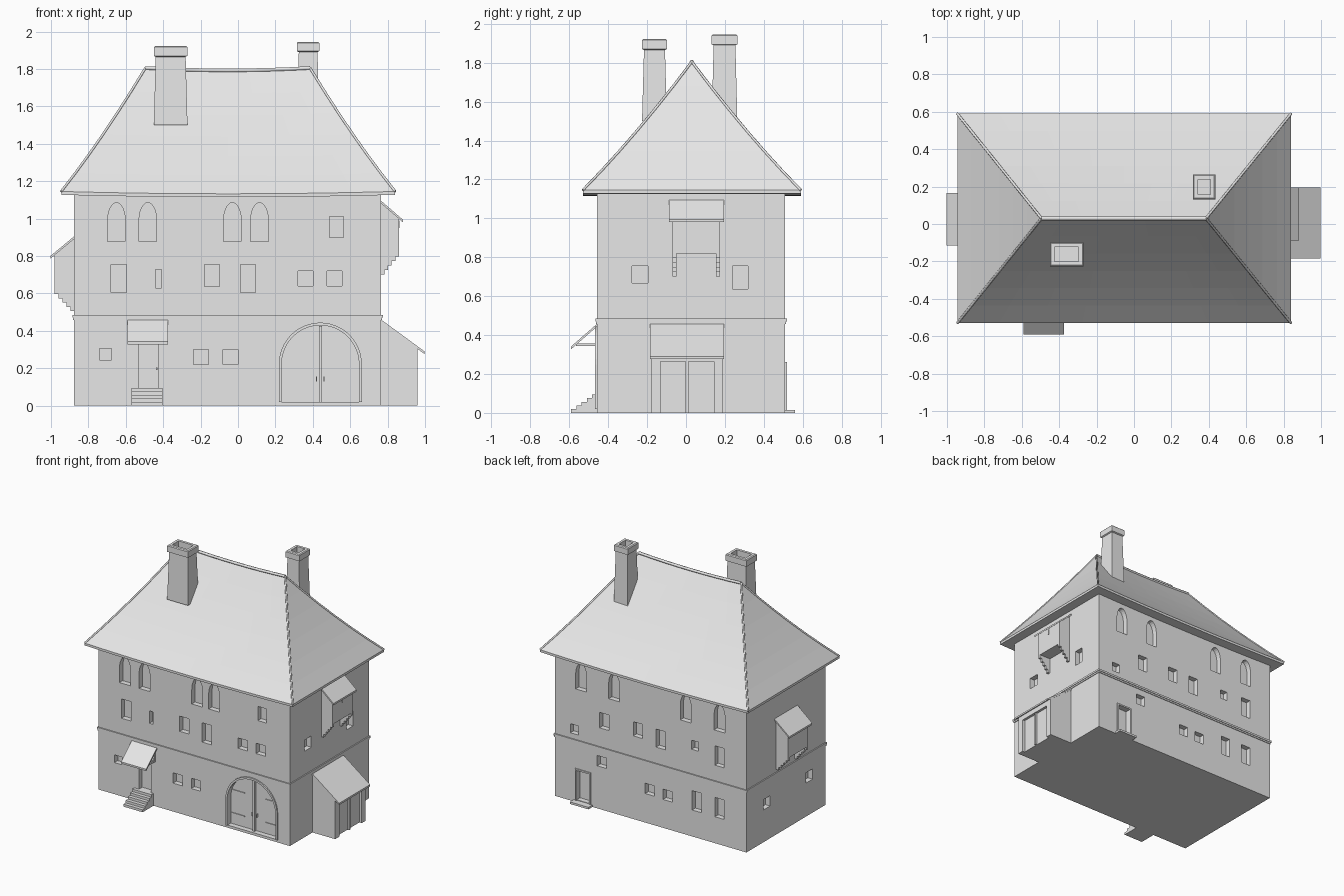
import bpy, bmesh
from math import sin, cos, pi
from mathutils import Vector

if "Cube" in bpy.data.objects:
    bpy.data.objects.remove(bpy.data.objects["Cube"])

STONE = bpy.data.materials.new("light_grey")
STONE.use_nodes = True
GREY = (0.8, 0.8, 0.8, 1)
STONE.diffuse_color = GREY
STONE.node_tree.nodes["Principled BSDF"].inputs["Base Color"].default_value = GREY

# Main wall planes
LEFT, RIGHT, FRONT, BACK = -0.876, 0.765, -0.457, 0.51


def finish(name, bm):
    bmesh.ops.remove_doubles(bm, verts=bm.verts, dist=1e-5)
    bmesh.ops.recalc_face_normals(bm, faces=bm.faces)
    mesh = bpy.data.meshes.new(name)
    bm.to_mesh(mesh)
    bm.free()
    mesh.materials.append(STONE)
    obj = bpy.data.objects.new(name, mesh)
    bpy.context.collection.objects.link(obj)
    return obj


def loft(bm, rings, cap_end=True):
    loops = [[bm.verts.new(p) for p in ring] for ring in rings]
    n = len(loops[0])
    for a, b in zip(loops, loops[1:]):
        for i in range(n):
            bm.faces.new((a[i], a[(i + 1) % n], b[(i + 1) % n], b[i]))
    bm.faces.new(loops[0])
    if cap_end:
        bm.faces.new(loops[-1])


def add_prism(bm, axis, pts, a, b):
    # Profile is (x, z) when extruded along y, or (y, z) along x
    def place(p, d):
        return (p[0], d, p[1]) if axis == "y" else (d, p[0], p[1])
    loft(bm, [[place(p, d) for p in pts] for d in (a, b)])


def prism(name, axis, pts, a, b):
    bm = bmesh.new()
    add_prism(bm, axis, pts, a, b)
    return finish(name, bm)


def rect(u0, u1, z0, z1):
    return [(u0, z0), (u1, z0), (u1, z1), (u0, z1)]


def box(name, x0, x1, y0, y1, z0, z1):
    return prism(name, "y", rect(x0, x1, z0, z1), y0, y1)


def arch(c, half, z0, spring, rise, n=12):
    top = [(c + half * cos(pi * i / n), spring + rise * sin(pi * i / n)) for i in range(n + 1)]
    return [(c - half, z0), (c + half, z0)] + top


def centred(c, z, w, h):
    return rect(c - w / 2, c + w / 2, z - h / 2, z + h / 2)


# Walls with recessed openings
walls = box("walls", LEFT, RIGHT, FRONT, BACK, 0, 1.14)
lancets = lambda xs: [arch(x, 0.047, 0.877, 0.99, 0.095) for x in xs]
front_openings = lancets([-0.65, -0.482, -0.03, 0.115]) + [
    rect(0.49, 0.565, 0.9, 1.01), rect(-0.68, -0.597, 0.605, 0.755),
    rect(-0.44, -0.41, 0.63, 0.727), rect(-0.18, -0.1, 0.637, 0.755),
    rect(0.013, 0.093, 0.605, 0.755), rect(0.32, 0.4, 0.64, 0.72),
    rect(0.475, 0.555, 0.64, 0.72), rect(-0.74, -0.677, 0.245, 0.305),
    rect(-0.237, -0.157, 0.22, 0.3), rect(-0.08, 0, 0.22, 0.3),
    rect(-0.53, -0.425, 0.095, 0.33), arch(0.44, 0.21, 0.02, 0.22, 0.212, 24)]
back_openings = lancets([0.543, 0.26, -0.355, -0.645]) + [
    centred(0.6, 0.56, 0.07, 0.07), centred(0.345, 0.69, 0.08, 0.12),
    centred(0.055, 0.7, 0.08, 0.11), centred(-0.14, 0.68, 0.08, 0.14),
    centred(-0.435, 0.71, 0.06, 0.07), centred(-0.645, 0.68, 0.08, 0.15),
    centred(0.365, 0.37, 0.08, 0.08), centred(-0.047, 0.265, 0.08, 0.08),
    centred(-0.2, 0.26, 0.08, 0.08), centred(-0.45, 0.28, 0.08, 0.15),
    centred(-0.645, 0.28, 0.08, 0.15), rect(0.47, 0.58, 0.02, 0.25)]
right_openings = [rect(-0.277, -0.195, 0.667, 0.754), rect(0.24, 0.318, 0.636, 0.754)]
left_openings = [centred(0.26, 0.29, 0.08, 0.08), centred(-0.26, 0.3, 0.08, 0.08)]

cut = bmesh.new()
for axis, plane, shapes in (("y", FRONT, front_openings), ("y", BACK, back_openings),
                            ("x", RIGHT, right_openings), ("x", LEFT, left_openings)):
    for shape in shapes:
        add_prism(cut, axis, shape, plane - 0.04, plane + 0.04)
cutter = finish("opening_cutter", cut)
cutter.hide_render = True
mod = walls.modifiers.new("openings", "BOOLEAN")
mod.operation, mod.solver, mod.object = "DIFFERENCE", "EXACT", cutter
bpy.context.view_layer.objects.active = walls
bpy.ops.object.modifier_apply(modifier=mod.name)
bpy.data.objects.remove(cutter)

# String course: two stacked mouldings
for name, out, z0, z1 in (("lower_band", 0.005, 0.458, 0.47), ("upper_band", 0.009, 0.47, 0.485)):
    box(name, LEFT - out, RIGHT + out, FRONT - out, BACK + out, z0, z1)

# Flared, slightly sagging hip roof
X0, X1, Y0, Y1 = -0.945, 0.84, -0.53, 0.59
RX0, RX1, RY = -0.495, 0.385, 0.03


def roof_ring(s, z=None, n=8):
    z = 1.145 + 0.66 * s - 0.09 * s * (1 - s) if z is None else z
    xa, xb = X0 + (RX0 - X0) * s, X1 + (RX1 - X1) * s
    side = [(xa + (xb - xa) * i / n, z - 0.05 * (i / n) * (1 - i / n)) for i in range(n + 1)]
    ya, yb = Y0 + (RY - Y0) * s, Y1 + (RY - Y1) * s
    return [(x, ya, h) for x, h in side] + [(x, yb, h) for x, h in reversed(side)]


levels = [roof_ring(i / 6) for i in range(7)]
bm = bmesh.new()
loft(bm, [roof_ring(0, 1.127)] + levels, cap_end=False)
roof = finish("roof", bm)


def tube(name, pts, radius):
    curve = bpy.data.curves.new(name, "CURVE")
    curve.dimensions = "3D"
    curve.bevel_depth, curve.bevel_resolution, curve.use_fill_caps = radius, 1, True
    line = curve.splines.new("POLY")
    line.points.add(len(pts) - 1)
    for point, co in zip(line.points, pts):
        point.co = (*co, 1)
    curve.materials.append(STONE)
    obj = bpy.data.objects.new(name, curve)
    bpy.context.collection.objects.link(obj)


# Ridge and hip tiles
half = len(levels[0]) // 2
tube("ridge_tiles", levels[-1][:half], 0.011)
for name, i in (("front_left_hip", half - 1), ("front_right_hip", 0),
                ("back_left_hip", half), ("back_right_hip", -1)):
    tube(name, [ring[i] for ring in levels], 0.007)


# Hollow tapered chimneys with a cap
def chimney(name, cx, cy, hx, hy, cap, top):
    bm = bmesh.new()
    profile = [(0, 1.5), (0.01, cap), (0, cap + 0.005), (0, top - 0.006),
               (0.006, top), (0.026, top), (0.026, top - 0.08)]
    loft(bm, [[(cx + sx * (hx - d), cy + sy * (hy - d), z)
               for sx, sy in ((-1, -1), (1, -1), (1, 1), (-1, 1))] for d, z in profile])
    finish(name, bm)


chimney("front_chimney", -0.36, -0.162, 0.09, 0.064, 1.865, 1.922)
chimney("back_chimney", 0.375, 0.198, 0.06, 0.066, 1.89, 1.945)


# Sloping canopy slab, thickness measured downwards
def lean_to(name, axis, u0, z0, u1, z1, a, b, t=0.014):
    prism(name, axis, [(u0, z0), (u1, z1), (u1, z1 - t), (u0, z0 - t)], a, b)


# Oriels on stepped corbels
def oriel(name, wall, depth, y0, y1, foot, floor, eave, top):
    out = wall + depth
    prism(name + "_body", "y", [(wall, floor), (out, floor), (out, eave), (wall, top - 0.01)], y0, y1)
    lean_to(name + "_roof", "y", wall, top, wall + depth * 1.22, eave - 0.005, y0 - 0.018, y1 + 0.02)
    n = 5
    steps = [(wall, foot)]
    for i in range(n):
        u = wall + depth * (i + 1) / n
        steps += [(u, foot + (floor - foot) * i / n), (u, foot + (floor - foot) * (i + 1) / n)]
    steps.append((wall, floor))
    for side, y in (("front", y0), ("back", y1 - 0.02)):
        prism(f"{name}_{side}_corbel", "y", steps, y, y + 0.02)


oriel("right_oriel", RIGHT, 0.095, -0.07, 0.175, 0.7, 0.82, 1.0, 1.095)
oriel("left_oriel", LEFT, -0.104, -0.097, 0.147, 0.505, 0.62, 0.805, 0.905)
box("right_oriel_slot", 0.855, 0.864, 0.045, 0.053, 0.95, 0.99)

# Side annex with double doors between posts
prism("annex_body", "y", rect(RIGHT, 0.94, 0, 0.305), -0.18, 0.19)
prism("annex_gable", "y", [(RIGHT, 0.305), (0.96, 0.305), (RIGHT, 0.45)], -0.18, 0.19)
lean_to("annex_roof", "y", RIGHT, 0.46, 0.997, 0.29, -0.185, 0.195)
box("annex_front_post", 0.94, 0.96, -0.18, -0.13, 0, 0.305)
box("annex_back_post", 0.94, 0.96, 0.145, 0.19, 0, 0.305)
box("annex_lintel", 0.94, 0.96, -0.13, 0.145, 0.265, 0.305)
box("annex_door_bar", 0.94, 0.955, -0.002, 0.012, 0, 0.265)

# Arched gate: raised surround, meeting bar, hinges and handles
outer, inner = arch(0.44, 0.222, 0.02, 0.22, 0.224, 24), arch(0.44, 0.207, 0.02, 0.22, 0.209, 24)
bm = bmesh.new()
add_prism(bm, "y", outer[1:] + outer[:1] + inner[:1] + inner[:0:-1], FRONT - 0.01, FRONT + 0.01)
finish("gate_surround", bm)
box("gate_bar", 0.432, 0.448, FRONT + 0.02, FRONT + 0.042, 0.02, 0.425)
for side, s in (("left", 1), ("right", -1)):
    box(f"gate_{side}_handle", 0.437 + s * 0.02, 0.443 + s * 0.02, FRONT + 0.025, FRONT + 0.042, 0.13, 0.155)
    for level, z in (("lower", 0.1), ("upper", 0.28)):
        xa, xb = sorted((0.44 + s * 0.09, 0.44 + s * 0.2))
        box(f"gate_{side}_{level}_hinge", xa, xb, FRONT + 0.034, FRONT + 0.042, z, z + 0.008)

# Front entrance: steps, canopy, brackets and knob
N = 5
stairs = [(FRONT + 0.01, 0)]
for i in range(N):
    y = -0.59 + 0.027 * i
    stairs += [(y, 0.019 * i), (y, 0.019 * (i + 1))]
stairs.append((FRONT + 0.01, 0.019 * N))
prism("front_steps", "x", stairs[::-1], -0.57, -0.405)
lean_to("door_canopy", "x", FRONT, 0.458, -0.59, 0.342, -0.59, -0.375)
for side, x in (("right", -0.575), ("left", -0.402)):
    box(f"canopy_{side}_beam", x, x + 0.012, -0.565, FRONT, 0.345, 0.357)
    box(f"canopy_{side}_post", x, x + 0.012, FRONT - 0.012, FRONT, 0.345, 0.445)
box("door_knob", -0.438, -0.43, FRONT + 0.03, FRONT + 0.042, 0.19, 0.205)

# Back entrance
for name, x0, x1, z0, z1 in (("left_jamb", 0.58, 0.592, 0, 0.262), ("right_jamb", 0.458, 0.47, 0, 0.262),
                             ("lintel", 0.47, 0.58, 0.25, 0.262)):
    box("back_door_" + name, x0, x1, BACK - 0.01, BACK + 0.008, z0, z1)
box("back_step", 0.445, 0.605, BACK - 0.01, 0.56, 0, 0.016)
